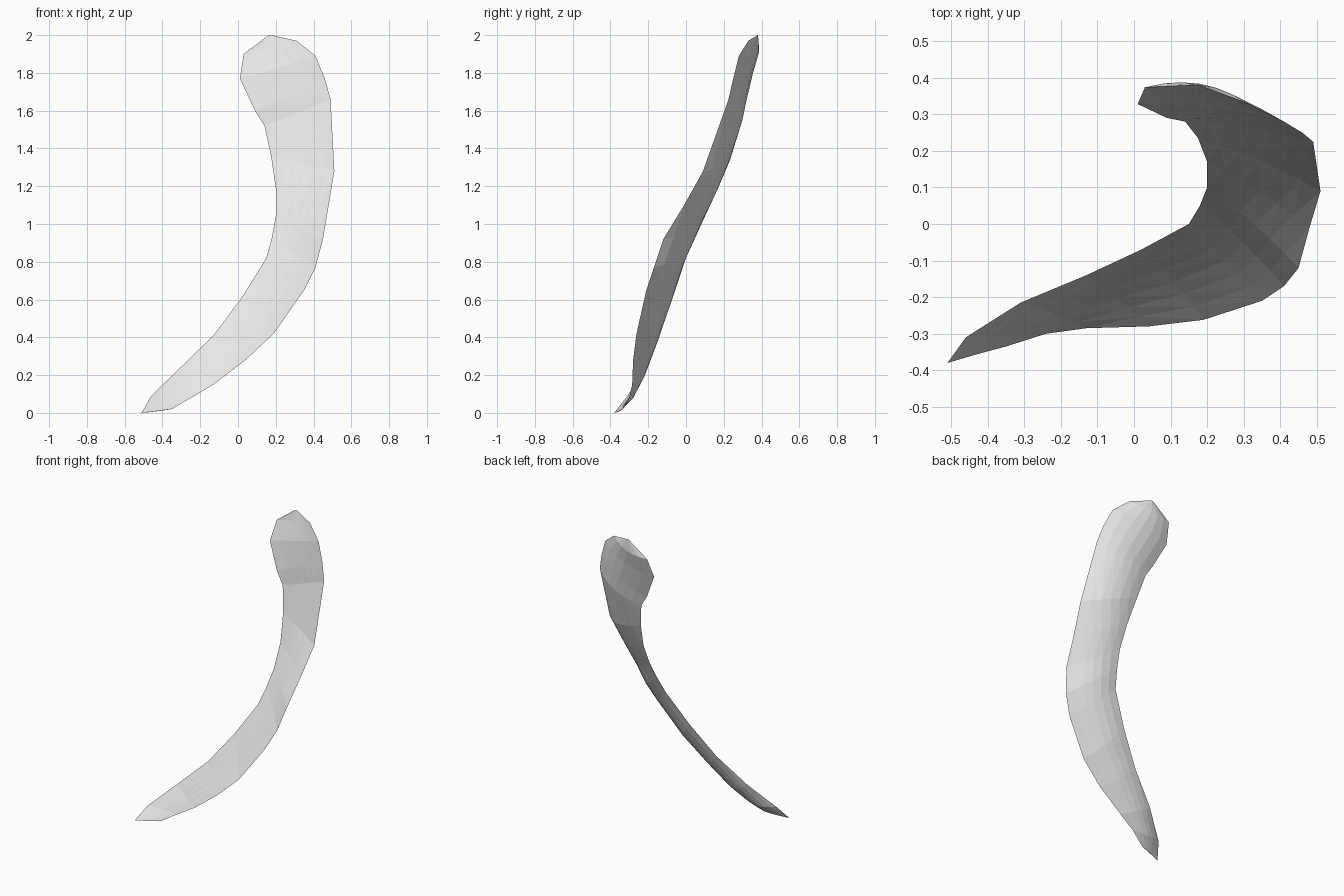
import bpy
import bmesh
from mathutils import Vector

cube = bpy.data.objects.get("Cube")
if cube:
    bpy.data.objects.remove(cube, do_unlink=True)

# Pale grey material
grey = bpy.data.materials.new("pale_grey")
grey.use_nodes = True
colour = (0.8, 0.8, 0.8, 1)
grey.diffuse_color = colour
grey.node_tree.nodes["Principled BSDF"].inputs["Base Color"].default_value = colour

# Opposite points on the two rims, from the low tip up to the rounded head
inner_rim = [(-.51, -.38, 0), (-.46, -.31, .09), (-.31, -.215, .235), (-.13, -.14, .41),
             (.02, -.07, .61), (.15, 0, .82), (.18, .05, .93), (.2, .1, 1.04),
             (.2, .17, 1.19), (.175, .235, 1.36), (.14, .28, 1.52), (.09, .29, 1.6),
             (.01, .328, 1.77), (.03, .374, 1.9), (.163, .38, 2)]
outer_rim = [(-.35, -.335, .02), (-.24, -.3, .085), (-.13, -.285, .15), (.04, -.28, .28),
             (.19, -.262, .42), (.35, -.21, .65), (.41, -.17, .77), (.45, -.12, .92),
             (.48, -.01, 1.1), (.51, .09, 1.28), (.49, .225, 1.66), (.46, .25, 1.77),
             (.41, .28, 1.89), (.31, .33, 1.97), (.177, .38, 2)]
inner_rim = [Vector(p) for p in inner_rim]
outer_rim = [Vector(p) for p in outer_rim]
middle = [(a + b) / 2 for a, b in zip(inner_rim, outer_rim)]
last = len(middle) - 1

# Section: gently hollow front, then rounded back
STEPS = 6
FRONT, BACK = -.03, -.12


def arch(step, depth):
    u = step / STEPS
    return u, 4 * u * (1 - u) * depth


section = [arch(s, FRONT) for s in range(STEPS)]
section += [arch(s, BACK) for s in range(STEPS, 0, -1)]

bm = bmesh.new()
rings = []
for i, (a, b) in enumerate(zip(inner_rim, outer_rim)):
    across = b - a
    along = middle[min(i + 1, last)] - middle[max(i - 1, 0)]
    normal = across.cross(along).normalized()
    size = across.length * (.2 if i == 0 else 1)
    rings.append([bm.verts.new(a + across * u + normal * size * h) for u, h in section])

# Skin between the sections, closed at both ends
count = len(section)
for low, high in zip(rings, rings[1:]):
    for j in range(count):
        k = (j + 1) % count
        bm.faces.new((low[j], low[k], high[k], high[j]))
bm.faces.new(rings[0])
bm.faces.new(rings[-1])
bmesh.ops.triangulate(bm, faces=bm.faces[:])
bmesh.ops.recalc_face_normals(bm, faces=bm.faces[:])

mesh = bpy.data.meshes.new("curved_blade")
bm.to_mesh(mesh)
bm.free()
mesh.materials.append(grey)
blade = bpy.data.objects.new("curved_blade", mesh)
bpy.context.collection.objects.link(blade)
